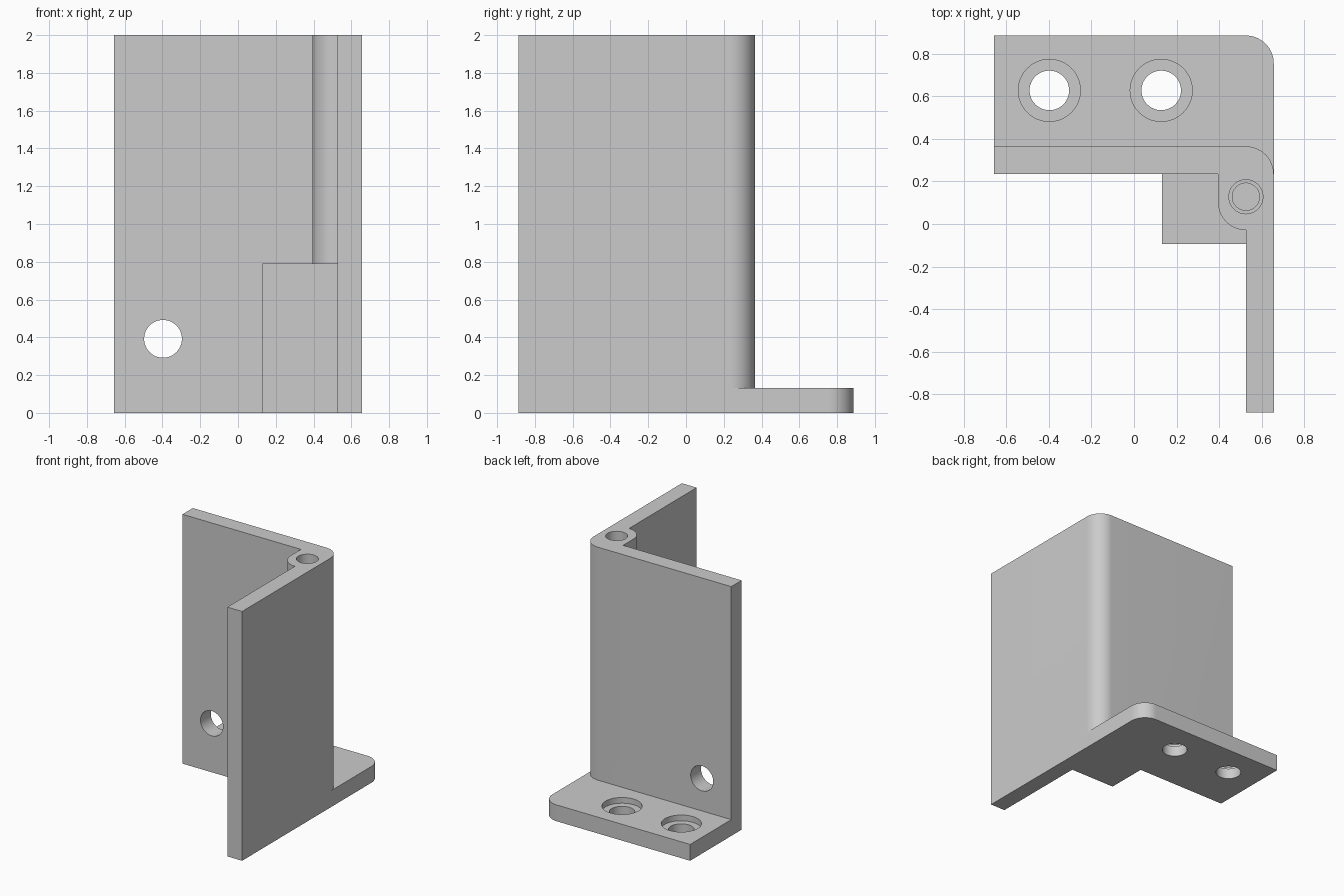
import bpy, bmesh, math

if "Cube" in bpy.data.objects:
    bpy.data.objects.remove(bpy.data.objects["Cube"])

X, Y, T = 0.657, 0.886, 0.131   # half width, half depth, wall thickness
XI = X - T                      # inner face of side wall


def arc(cx, cy, r, a0, a1, n=16):
    return [(cx + r * math.cos(math.radians(a0 + (a1 - a0) * i / n)),
             cy + r * math.sin(math.radians(a0 + (a1 - a0) * i / n))) for i in range(n + 1)]


def prism(name, pts, z0, z1):
    """Extrude a plan outline from z0 to z1."""
    bm = bmesh.new()
    base = bm.faces.new([bm.verts.new((x, y, z0)) for x, y in pts])
    top = bmesh.ops.extrude_face_region(bm, geom=[base])["geom"]
    bmesh.ops.translate(bm, vec=(0, 0, z1 - z0),
                        verts=[v for v in top if isinstance(v, bmesh.types.BMVert)])
    bmesh.ops.recalc_face_normals(bm, faces=bm.faces)
    mesh = bpy.data.meshes.new(name)
    bm.to_mesh(mesh)
    bm.free()
    ob = bpy.data.objects.new(name, mesh)
    bpy.context.collection.objects.link(ob)
    return ob


def cylinder(name, x, y, r, z0, z1):
    return prism(name, arc(x, y, r, 0, 360, 48)[:-1], z0, z1)


def combine(target, tool, operation):
    m = target.modifiers.new(operation, "BOOLEAN")
    m.operation, m.solver, m.object = operation, "EXACT", tool
    bpy.context.view_layer.objects.active = target
    bpy.ops.object.modifier_apply(modifier=m.name)
    bpy.data.objects.remove(tool, do_unlink=True)


# Upright walls with rounded outer corner and inner screw post
outline = [(-X, 0.234), (XI - T, 0.234)]
outline += arc(XI, 0.102, T, 180, 270)
outline += [(XI, -Y), (X, -Y)]
outline += arc(XI, 0.234, T, 0, 90)
outline += [(-X, 0.365)]
bracket = prism("corner_bracket", outline, 0, 2)

# Base flange with one rounded corner
flange = [(-X, 0.3), (0.5, 0.3), (0.5, 0.2), (X, 0.2)] + arc(XI, Y - T, T, 0, 90) + [(-X, Y)]
combine(bracket, prism("base_flange", flange, 0, T), "UNION")

# Reinforcing block in the inner corner
block = [(0.131, -0.094), (0.6, -0.094), (0.6, 0.3), (0.131, 0.3)]
combine(bracket, prism("corner_block", block, 0, 0.79), "UNION")

# Counterbored flange holes
for x in (-0.398, 0.128):
    combine(bracket, cylinder("bolt_hole", x, 0.628, 0.093, -0.1, 0.3), "DIFFERENCE")
    combine(bracket, cylinder("counterbore", x, 0.628, 0.146, 0.085, 0.3), "DIFFERENCE")

# Stepped blind hole in the post
combine(bracket, cylinder("post_hole", XI, 0.128, 0.08, 1.6, 2.1), "DIFFERENCE")
combine(bracket, cylinder("pilot_hole", XI, 0.128, 0.064, 1.42, 1.8), "DIFFERENCE")

# Cross hole through the back wall
cross = cylinder("wall_hole", 0, 0, 0.1, -0.2, 0.2)
cross.rotation_euler = (math.pi / 2, 0, 0)
cross.location = (-0.397, 0.3, 0.392)
bpy.context.view_layer.update()
combine(bracket, cross, "DIFFERENCE")

# Colour and shading
grey = bpy.data.materials.new("light_grey")
grey.diffuse_color = (0.6, 0.6, 0.6, 1)
grey.use_nodes = True
grey.node_tree.nodes["Principled BSDF"].inputs["Base Color"].default_value = grey.diffuse_color
bracket.data.materials.clear()
bracket.data.materials.append(grey)
for p in bracket.data.polygons:
    p.material_index = 0
bpy.ops.object.select_all(action="DESELECT")
bracket.select_set(True)
bpy.context.view_layer.objects.active = bracket
bpy.ops.object.shade_smooth_by_angle(angle=math.radians(30))
